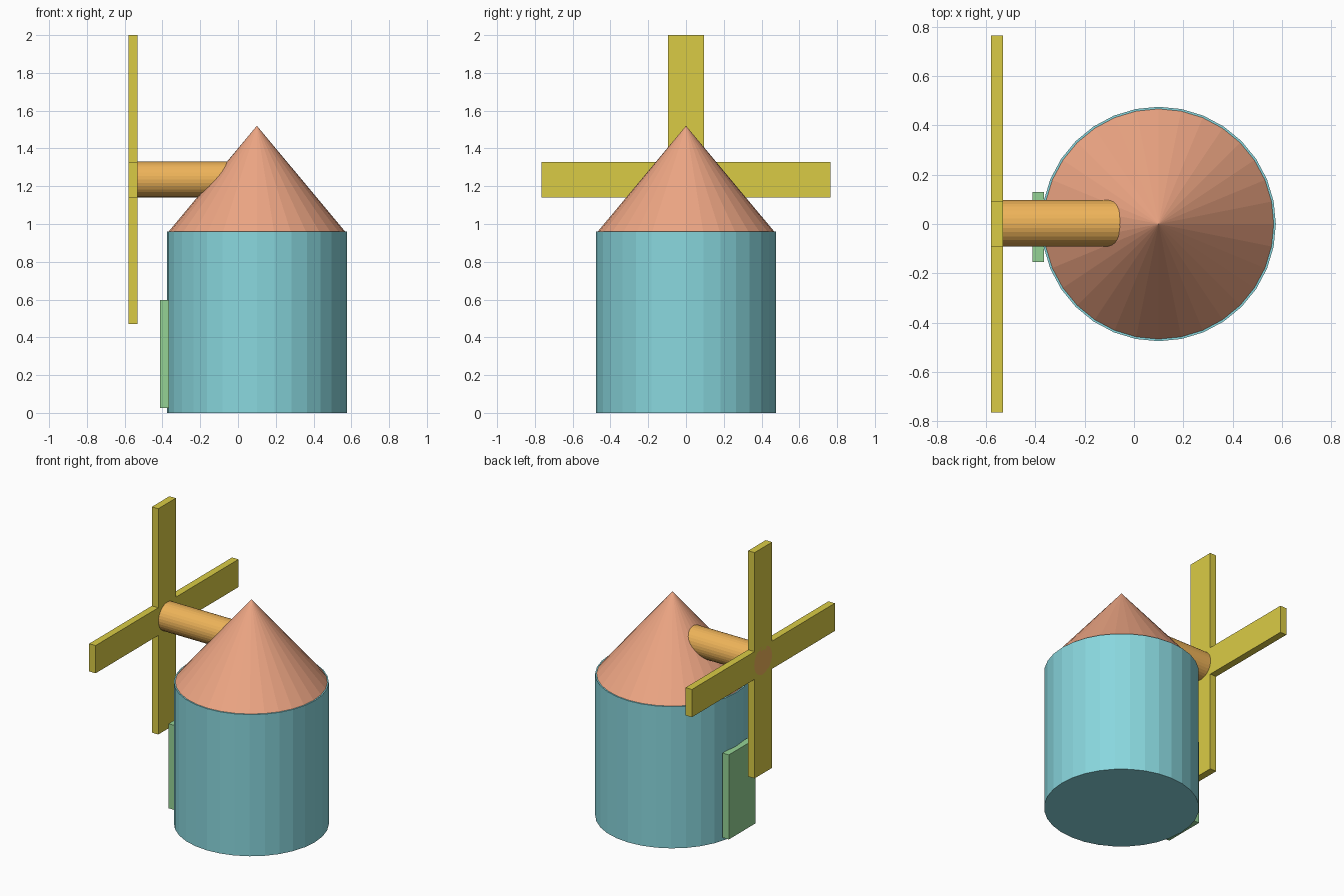
import bpy, bmesh
from math import pi

if "Cube" in bpy.data.objects:
    bpy.data.objects.remove(bpy.data.objects["Cube"])

def finish(obj, name, color):
    obj.name = name
    mat = bpy.data.materials.new(name + "_color")
    mat.diffuse_color = (*color, 1)
    mat.use_nodes = True
    mat.node_tree.nodes["Principled BSDF"].inputs["Base Color"].default_value = mat.diffuse_color
    obj.data.materials.append(mat)
    return obj

# Round tower
bpy.ops.mesh.primitive_cylinder_add(vertices=32, radius=0.476, depth=0.96, location=(0.1, 0, 0.48))
finish(bpy.context.object, "tower", (0.25, 0.68, 0.73))

# Conical roof
bpy.ops.mesh.primitive_cone_add(vertices=32, radius1=0.469, depth=0.562, location=(0.1, 0, 1.239))
finish(bpy.context.object, "roof", (0.85, 0.38, 0.23))

# Sail axle, running from the sails into the roof
x0, x1 = -0.58, 0.1
bpy.ops.mesh.primitive_cylinder_add(vertices=32, radius=0.095, depth=x1 - x0,
                                    location=((x0 + x1) / 2, 0.003, 1.236), rotation=(0, pi / 2, 0))
finish(bpy.context.object, "axle", (0.85, 0.45, 0.1))

# Sails: plus-shaped outline made from one repeated corner, extruded along x
h, reach = 0.094, 0.765
outline = []
corner = [(reach, -h), (reach, h), (h, h)]
for i in range(4):
    outline += corner
    corner = [(-z, y) for y, z in corner]
bm = bmesh.new()
face = bm.faces.new([bm.verts.new((-0.58, y, z + 1.235)) for y, z in outline])
ext = bmesh.ops.extrude_face_region(bm, geom=[face])
bmesh.ops.translate(bm, vec=(0.048, 0, 0),
                    verts=[g for g in ext["geom"] if isinstance(g, bmesh.types.BMVert)])
bmesh.ops.recalc_face_normals(bm, faces=bm.faces)
mesh = bpy.data.meshes.new("sails")
bm.to_mesh(mesh)
bm.free()
sails = bpy.data.objects.new("sails", mesh)
bpy.context.collection.objects.link(sails)
finish(sails, "sails", (0.7, 0.6, 0.06))

# Door slab on the sail side
bpy.ops.mesh.primitive_cube_add(size=1, location=(-0.389, -0.012, 0.312))
door = bpy.context.object
door.scale = (0.047, 0.285, 0.573)
finish(door, "door", (0.3, 0.65, 0.3))
